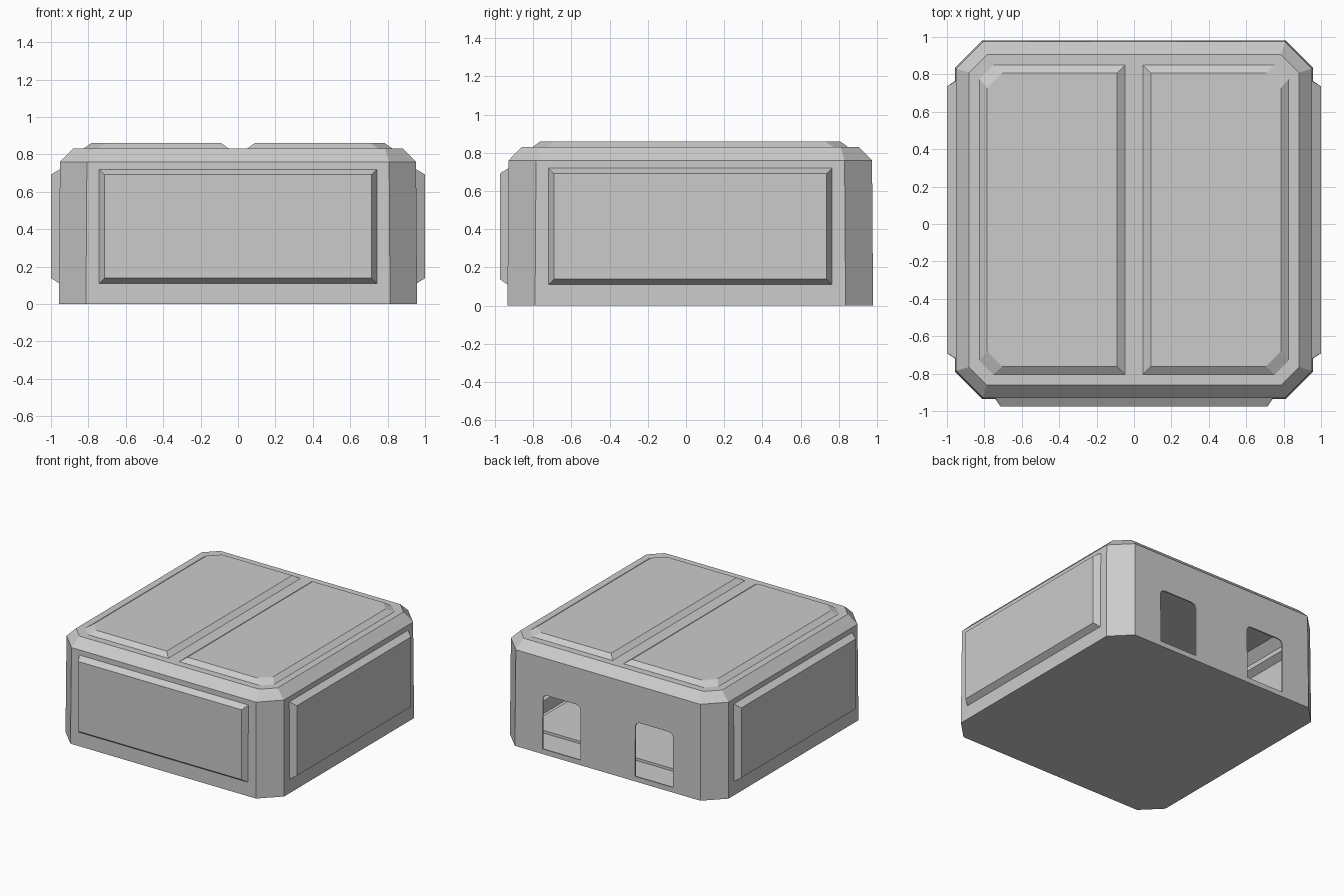
import bpy, bmesh
from mathutils import Vector

if "Cube" in bpy.data.objects:
    bpy.data.objects.remove(bpy.data.objects["Cube"])

CY = 0.0225  # the shell sits slightly back of centre


def octagon(h, c, z):
    pts = [(c, -h), (h, -c), (h, c), (c, h), (-c, h), (-h, c), (-h, -c), (-c, -h)]
    return [(x, y + CY, z) for x, y in pts]


def loft(name, rings):
    """Closed solid through a stack of equal-length outlines."""
    bm = bmesh.new()
    loops = [[bm.verts.new(p) for p in r] for r in rings]
    n = len(loops[0])
    for a, b in zip(loops, loops[1:]):
        for i in range(n):
            j = (i + 1) % n
            bm.faces.new((a[i], a[j], b[j], b[i]))
    bm.faces.new(loops[0][::-1])
    bm.faces.new(loops[-1])
    bmesh.ops.recalc_face_normals(bm, faces=bm.faces[:])
    mesh = bpy.data.meshes.new(name)
    bm.to_mesh(mesh)
    bm.free()
    ob = bpy.data.objects.new(name, mesh)
    bpy.context.collection.objects.link(ob)
    return ob


# Hollow body with chamfered corners and sloped roof rim
body = loft("body_shell", [octagon(0.9575, 0.813, 0), octagon(0.952, 0.808, 0.76),
                           octagon(0.8825, 0.787, 0.83)])

# Raised side panels on the front, left and right walls
bm = bmesh.new()
bm.from_mesh(body.data)
for d in (Vector((0, -1, 0)), Vector((1, 0, 0)), Vector((-1, 0, 0))):
    face = max((f for f in bm.faces), key=lambda f: f.normal.dot(d) * (f.calc_area() > 0.5))
    bmesh.ops.inset_individual(bm, faces=[face], thickness=0.05)
    for v in face.verts:
        low = v.co.z < 0.38
        v.co.z = 0.11 if low else 0.72
        off = 0.9567 if low else 0.9523
        if d.x:
            v.co.x = d.x * off
            v.co.y = CY + (0.742 if v.co.y > CY else -0.742)
        else:
            v.co.y = CY - off
            v.co.x = 0.742 if v.co.x > 0 else -0.742
    bm.normal_update()
    bmesh.ops.inset_individual(bm, faces=[face], thickness=0.04)
    for v in face.verts:
        if d.x:
            v.co.x = d.x
        else:
            v.co.y = -0.975
    bm.normal_update()
bm.to_mesh(body.data)
bm.free()

shell = body.modifiers.new("wall", 'SOLIDIFY')
shell.thickness = 0.01
shell.offset = -1
shell.use_even_offset = True

# Two doorways in the back wall
for s in (-1, 1):
    prof = [(0.24, 0.04), (0.57, 0.04), (0.57, 0.435), (0.56, 0.46), (0.535, 0.47),
            (0.275, 0.47), (0.25, 0.46), (0.24, 0.435)]
    cutter = loft("door_cutter", [[(s * x, y, z) for x, z in prof] for y in (0.85, 1.1)])
    cutter.hide_render = True
    cutter.hide_set(True)
    cutter.display_type = 'WIRE'
    cut = body.modifiers.new("doorway", 'BOOLEAN')
    cut.operation = 'DIFFERENCE'
    cut.solver = 'EXACT'
    cut.object = cutter

# Raised roof panels either side of the centre groove
def half_outline(s, inner, h, c, z):
    pts = [(inner, -h), (c, -h), (h, -c), (h, c), (c, h), (inner, h)]
    return [(s * x, y + CY, z) for x, y in pts]


for s, side in ((-1, "left"), (1, "right")):
    loft(f"roof_panel_{side}", [half_outline(s, 0.045, 0.83, 0.755, 0.828),
                                half_outline(s, 0.09, 0.785, 0.705, 0.86)])

# Raised inner floor
loft("inner_floor", [[(-0.9, -0.75, z), (0.9, -0.75, z), (0.9, 0.7, z), (-0.9, 0.7, z)]
                     for z in (0.008, 0.03)])
